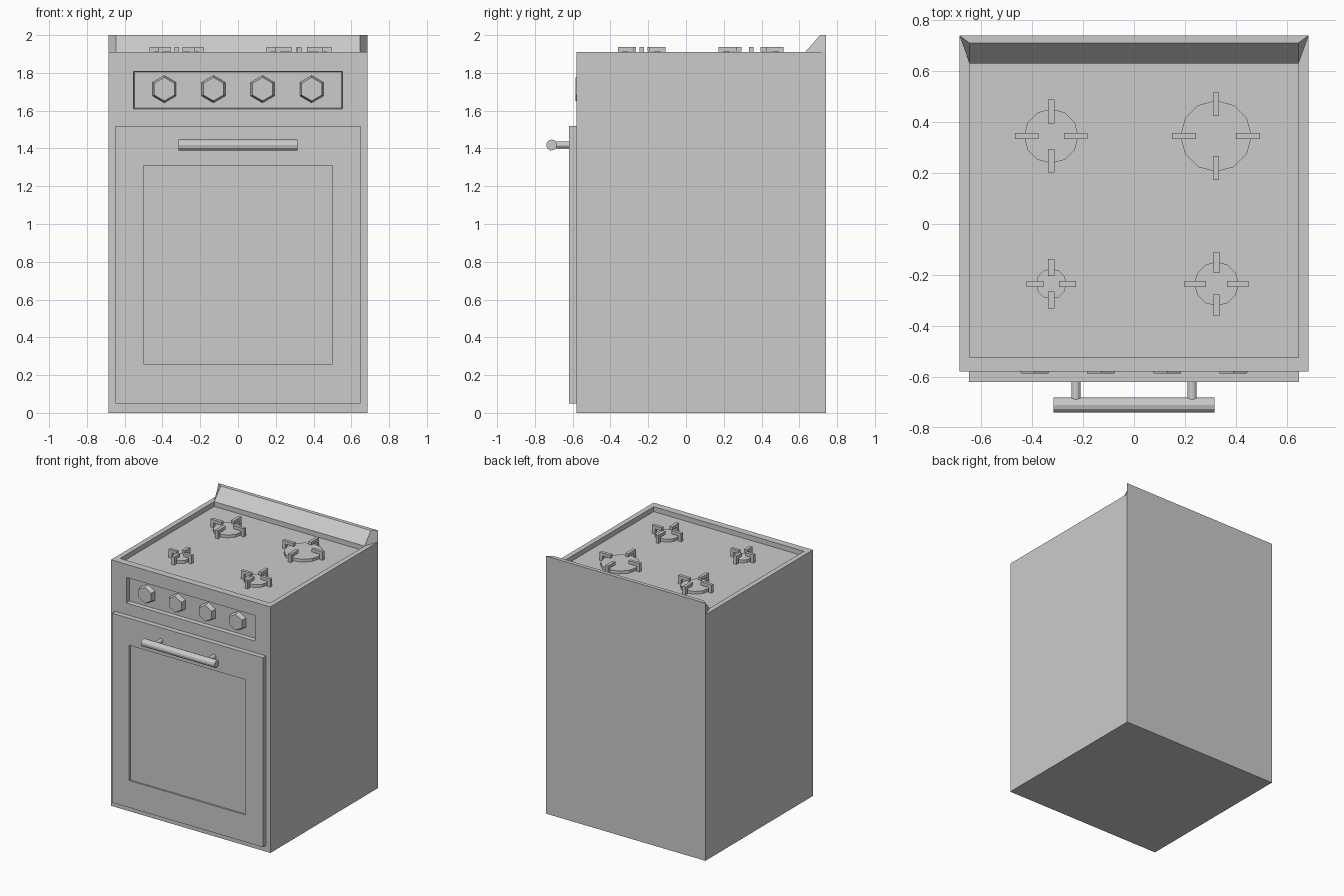
import bpy, bmesh
from math import pi
from mathutils import Matrix, Vector

if "Cube" in bpy.data.objects:
    bpy.data.objects.remove(bpy.data.objects["Cube"])


def finish(bm, name):
    bmesh.ops.recalc_face_normals(bm, faces=bm.faces)
    mesh = bpy.data.meshes.new(name)
    bm.to_mesh(mesh)
    bm.free()
    obj = bpy.data.objects.new(name, mesh)
    bpy.context.collection.objects.link(obj)
    return obj


def add_box(bm, lo, hi):
    lo, hi = Vector(lo), Vector(hi)
    m = Matrix.Translation((lo + hi) / 2) @ Matrix.Diagonal((*(hi - lo), 1))
    bmesh.ops.create_cube(bm, size=1, matrix=m)


def add_cyl(bm, center, r1, r2, depth, sides, axis='Z'):
    rot = {'Z': Matrix.Identity(4), 'Y': Matrix.Rotation(pi / 2, 4, 'X'),
           'X': Matrix.Rotation(pi / 2, 4, 'Y')}[axis]
    bmesh.ops.create_cone(bm, cap_ends=True, segments=sides, radius1=r1, radius2=r2,
                          depth=depth, matrix=Matrix.Translation(center) @ rot)


def face_towards(bm, d):
    bm.normal_update()
    return max(bm.faces, key=lambda f: f.calc_center_median().dot(Vector(d)) if
               f.normal.dot(Vector(d)) > 0.9 else -99)


def recess(bm, face, axes, lo, hi, shift, taper=0.0):
    """Inset a face to a rectangle, then push it in."""
    mid = face.calc_center_median()
    bmesh.ops.inset_region(bm, faces=[face], thickness=0.01)
    for v in face.verts:
        for k, a in enumerate(axes):
            v.co[a] = hi[k] if v.co[a] > mid[a] else lo[k]
    new = bmesh.ops.extrude_discrete_faces(bm, faces=[face])['faces'][0]
    for v in new.verts:
        for k, a in enumerate(axes):
            v.co[a] += taper if abs(v.co[a] - lo[k]) < 1e-4 else -taper
        v.co += Vector(shift)


# Body with sunken hob, raised back ledge and sunken control panel
FLOOR = 1.872
bm = bmesh.new()
add_box(bm, (-0.685, -0.58, 0), (0.685, 0.74, 1.91))
recess(bm, face_towards(bm, (0, 0, 1)), (0, 1), (-0.645, -0.525), (0.645, 0.63),
       (0, 0, FLOOR - 1.91))
bm.normal_update()
back_rim = max((f for f in bm.faces if f.normal.z > 0.9),
               key=lambda f: f.calc_center_median().y)
ledge = bmesh.ops.extrude_discrete_faces(bm, faces=[back_rim])['faces'][0]
for v in ledge.verts:
    v.co.z = 2.0
    if v.co.y < 0.7:
        v.co.y = 0.71
recess(bm, face_towards(bm, (0, -1, 0)), (0, 2), (-0.553, 1.61), (0.553, 1.808),
       (0, 0.03, 0), 0.004)
finish(bm, "stove_body")

# Oven door with a shallow window
bm = bmesh.new()
add_box(bm, (-0.648, -0.62, 0.05), (0.648, -0.58, 1.52))
recess(bm, face_towards(bm, (0, -1, 0)), (0, 2), (-0.5, 0.26), (0.5, 1.31),
       (0, 0.014, 0))
finish(bm, "oven_door")

# Door handle: bar on two posts
bm = bmesh.new()
add_cyl(bm, (0, -0.711, 1.418), 0.029, 0.029, 0.632, 12, 'X')
for x in (-0.228, 0.228):
    add_cyl(bm, (x, -0.66, 1.418), 0.018, 0.018, 0.09, 12, 'Y')
finish(bm, "door_handle")

# Hexagonal knobs
for i in range(4):
    bm = bmesh.new()
    add_cyl(bm, (-0.39 + 0.26 * i, -0.567, 1.714), 0.073, 0.062, 0.038, 6, 'Y')
    finish(bm, f"knob_{i + 1}")

# Burners and their four L-shaped pan supports: x, y, burner radius, support inner/outer
burners = [(-0.325, 0.345, 0.107, 0.05, 0.143), (0.322, 0.345, 0.14, 0.078, 0.172),
           (-0.325, -0.235, 0.06, 0.03, 0.097), (0.324, -0.235, 0.087, 0.042, 0.126)]
for i, (x, y, r, a, b) in enumerate(burners, 1):
    bm = bmesh.new()
    add_cyl(bm, (x, y, FLOOR + 0.01), r, r, 0.024, 12)
    finish(bm, f"burner_{i}")
    bm = bmesh.new()
    w, top = 0.012, 1.936
    profile = [(a, top), (b, top), (b, FLOOR), (b - 0.026, FLOOR),
               (b - 0.026, top - 0.024), (a, top - 0.024)]
    for q in range(4):
        m = Matrix.Translation((x, y, 0)) @ Matrix.Rotation(q * pi / 2, 4, 'Z')
        f = bm.faces.new([bm.verts.new(m @ Vector((u, -w, z))) for u, z in profile])
        ext = bmesh.ops.extrude_face_region(bm, geom=[f])['geom']
        push = m.to_3x3() @ Vector((0, 2 * w, 0))
        for v in ext:
            if isinstance(v, bmesh.types.BMVert):
                v.co += push
    finish(bm, f"pan_support_{i}")
